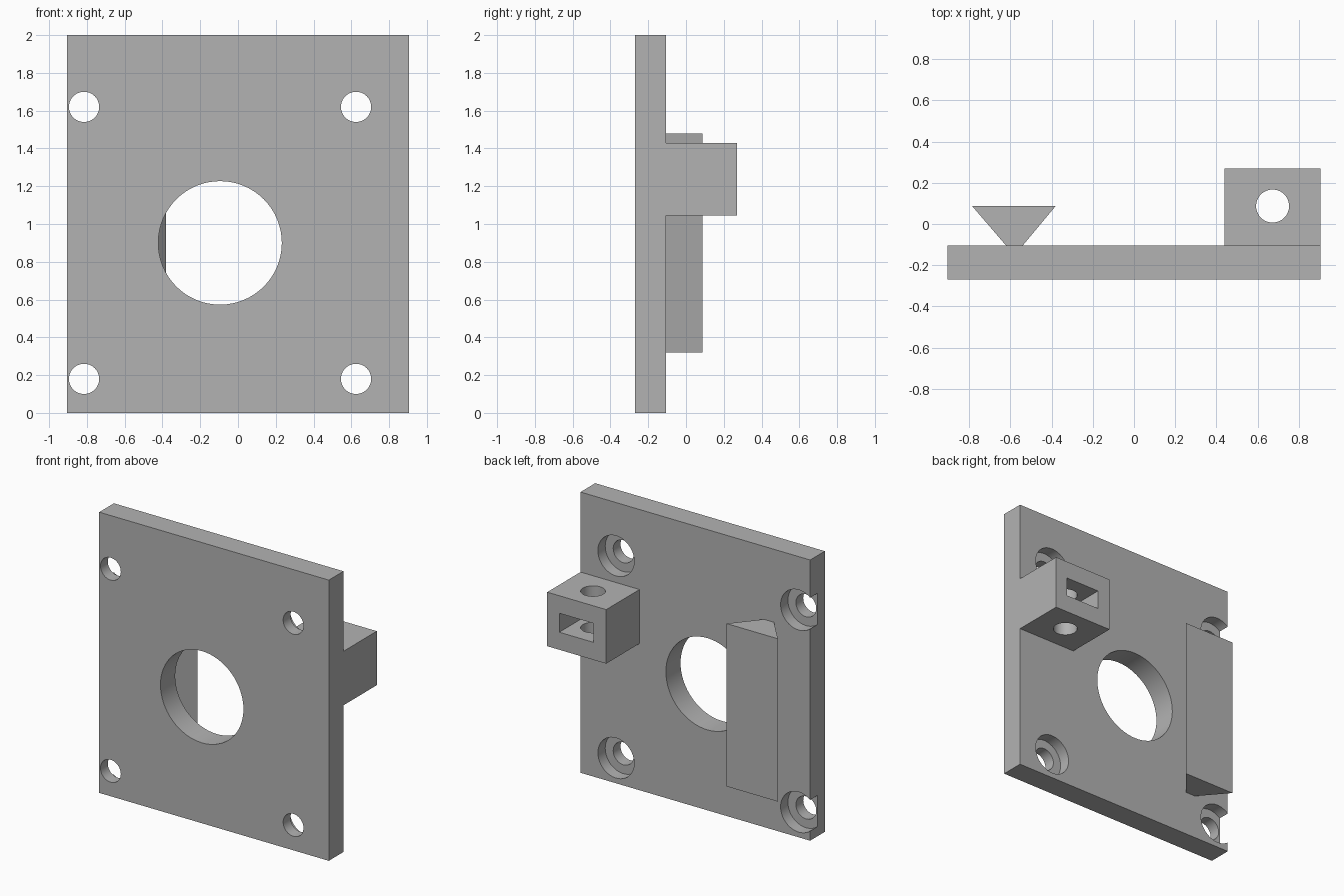
import bpy
import bmesh
import math
from mathutils import Matrix, Vector

if "Cube" in bpy.data.objects:
    bpy.data.objects.remove(bpy.data.objects["Cube"], do_unlink=True)

FRONT, BACK = -0.27, -0.105      # plate faces
SIDE = 0.905                     # half width of the plate

grey = bpy.data.materials.new("plain grey")
grey.use_nodes = True
colour = (0.45, 0.45, 0.45, 1)
grey.diffuse_color = colour
grey.node_tree.nodes["Principled BSDF"].inputs["Base Color"].default_value = colour


def finish(name, bm):
    bmesh.ops.recalc_face_normals(bm, faces=bm.faces)
    mesh = bpy.data.meshes.new(name)
    bm.to_mesh(mesh)
    bm.free()
    mesh.materials.append(grey)
    obj = bpy.data.objects.new(name, mesh)
    bpy.context.collection.objects.link(obj)
    return obj


def box(name, low, high):
    low, high = Vector(low), Vector(high)
    bm = bmesh.new()
    bmesh.ops.create_cube(bm, size=1, matrix=Matrix.Translation((low + high) / 2)
                          @ Matrix.Diagonal((*(high - low), 1)))
    return finish(name, bm)


def cylinder(name, centre, radius, depth, along_y=True):
    bm = bmesh.new()
    turn = Matrix.Rotation(math.pi / 2 if along_y else 0, 4, "X")
    bmesh.ops.create_cone(bm, cap_ends=True, segments=64, radius1=radius, radius2=radius,
                          depth=depth, matrix=Matrix.Translation(centre) @ turn)
    return finish(name, bm)


def cut(target, cutters):
    for cutter in cutters:
        cutter.hide_render = True
        mod = target.modifiers.new("cut", "BOOLEAN")
        mod.operation, mod.solver, mod.object = "DIFFERENCE", "EXACT", cutter
        bpy.context.view_layer.objects.active = target
        bpy.ops.object.modifier_apply(modifier=mod.name)
        bpy.data.objects.remove(cutter, do_unlink=True)
    bpy.ops.object.select_all(action="DESELECT")
    target.select_set(True)
    bpy.ops.object.shade_smooth_by_angle(angle=math.radians(30))


# Mounting plate with a large bore and four counterbored screw holes
plate = box("mounting_plate", (-SIDE, FRONT, 0), (SIDE, BACK, 2))
cutters = [cylinder("bore_cutter", (-0.095, -0.19, 0.9), 0.327, 0.6)]
for x in (-0.815, 0.625):
    for z in (0.18, 1.62):
        cutters.append(cylinder("screw_cutter", (x, -0.19, z), 0.08, 0.6))
        cutters.append(cylinder("counterbore_cutter", (x, BACK + 0.02, z), 0.143, 0.205))
cut(plate, cutters)

# Clamp block with a vertical screw hole and a nut slot open at the back
block = box("clamp_block", (0.44, BACK, 1.045), (SIDE, 0.27, 1.43))
cut(block, [
    cylinder("screw_cutter", (0.672, 0.087, 1.24), 0.08, 0.8, along_y=False),
    box("nut_slot_cutter", (0.54, -0.05, 1.17), (0.81, 0.4, 1.305)),
])

# Dovetail rail, flaring away from the plate
bm = bmesh.new()
profile = [(-0.62, BACK), (-0.54, BACK), (-0.38, 0.087), (-0.785, 0.087)]
base = bm.faces.new([bm.verts.new((x, y, 0.32)) for x, y in profile])
top = bmesh.ops.extrude_face_region(bm, geom=[base])["geom"]
bmesh.ops.translate(bm, vec=(0, 0, 1.16),
                    verts=[v for v in top if isinstance(v, bmesh.types.BMVert)])
finish("dovetail_rail", bm)
